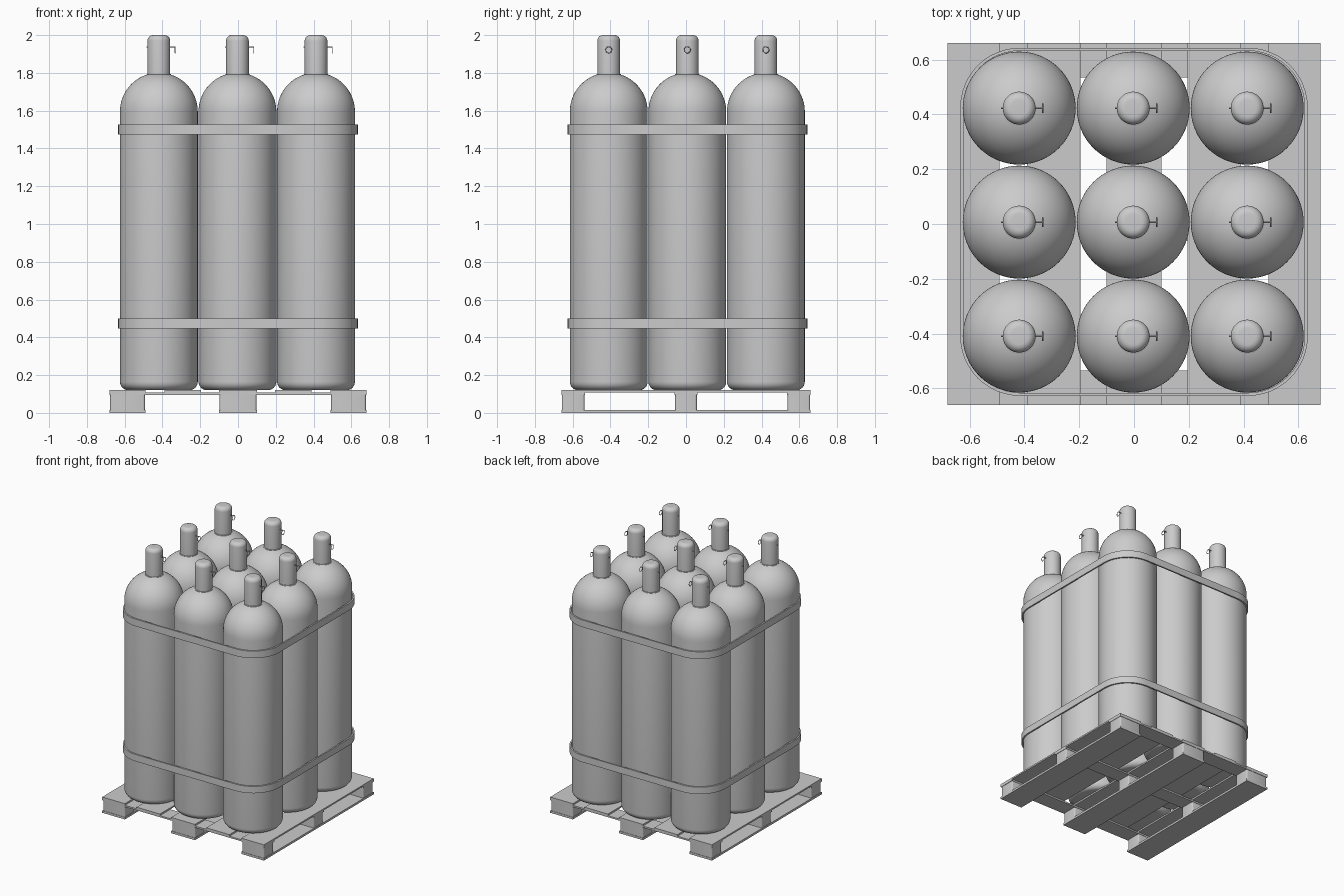
import bpy, bmesh
from math import sin, cos, pi, radians

if "Cube" in bpy.data.objects:
    bpy.data.objects.remove(bpy.data.objects["Cube"])


def finish(bm, name, smooth=True):
    bmesh.ops.recalc_face_normals(bm, faces=bm.faces)
    me = bpy.data.meshes.new(name)
    bm.to_mesh(me)
    bm.free()
    ob = bpy.data.objects.new(name, me)
    bpy.context.collection.objects.link(ob)
    if smooth:
        bpy.ops.object.select_all(action='DESELECT')
        bpy.context.view_layer.objects.active = ob
        ob.select_set(True)
        bpy.ops.object.shade_smooth_by_angle(angle=radians(35))
    return ob


def lathe(name, profile, steps=64):
    """Closed solid of revolution about z from (radius, z) points."""
    bm = bmesh.new()
    vs = [bm.verts.new((r, 0, z)) for r, z in profile]
    es = [bm.edges.new(p) for p in zip(vs, vs[1:])]
    bmesh.ops.spin(bm, geom=vs + es, cent=(0, 0, 0), axis=(0, 0, 1),
                   angle=2 * pi, steps=steps, use_duplicate=False)
    bmesh.ops.remove_doubles(bm, verts=bm.verts, dist=1e-5)
    return finish(bm, name)


def box(name, x0, x1, y0, y1, z0, z1, bevel=0):
    bm = bmesh.new()
    bmesh.ops.create_cube(bm, size=1)
    for v in bm.verts:
        v.co = ((x0 + x1) / 2 + v.co.x * (x1 - x0),
                (y0 + y1) / 2 + v.co.y * (y1 - y0),
                (z0 + z1) / 2 + v.co.z * (z1 - z0))
    if bevel:
        upright = [e for e in bm.edges
                   if abs(e.verts[0].co.z - e.verts[1].co.z) > 1e-4]
        bmesh.ops.bevel(bm, geom=upright, offset=bevel, segments=3,
                        profile=0.5, affect='EDGES')
    return finish(bm, name, bool(bevel))


def arc(cr, cz, rad, a0, a1, n):
    return [(cr + rad * cos(radians(a0 + (a1 - a0) * i / n)),
             cz + rad * sin(radians(a0 + (a1 - a0) * i / n))) for i in range(n + 1)]


def copies(first, spots):
    """Place the first object and linked duplicates at the spots."""
    for i, loc in enumerate(spots):
        ob = first
        if i:
            ob = first.copy()
            bpy.context.collection.objects.link(ob)
        ob.name = f"{first.name.split('.')[0]}.{i + 1:02d}"
        ob.location = loc


# Pallet: lengthwise deck boards, cross boards, blocks and bottom runners
W, D = 0.68, 0.66
runners = [(-W, -0.49), (-0.10, 0.10), (0.49, W)]
rows = [(-D, -0.535), (-0.06, 0.06), (0.535, D)]
for x0, x1 in runners + [(-0.39, -0.195), (0.195, 0.39)]:
    box("deck_board", x0, x1, -D, D, 0.108, 0.12)
for y0, y1 in rows:
    box("cross_board", -W, W, y0, y1, 0.096, 0.108)
for x0, x1 in runners:
    box("bottom_runner", x0, x1, -D, D, 0, 0.016)
    for y0, y1 in rows:
        box("pallet_block", x0 + 0.003, x1 - 0.003, y0 + 0.003, y1 - 0.003,
            0.016, 0.096, 0.01)

# Nine gas cylinders
R = 0.206
spots = [(-0.003 + 0.416 * i, 0.007 + 0.416 * j, 0)
         for i in (-1, 0, 1) for j in (-1, 0, 1)]
body = lathe("gas_cylinder", [(0, 0.12)] + arc(R - 0.045, 0.165, 0.045, -90, 0, 6)
             + arc(0, 1.595, R, 0, 90, 18))
copies(body, spots)

# Valve caps
cap = lathe("valve_cap", [(0, 1.77), (0.064, 1.77), (0.064, 1.793), (0.06, 1.795)]
            + arc(0.03, 1.97, 0.03, 0, 90, 6) + [(0, 2.0)], 40)
copies(cap, spots)

# Thin pin through each cap
bm = bmesh.new()
bmesh.ops.create_cone(bm, cap_ends=True, segments=10, radius1=0.003,
                      radius2=0.003, depth=0.152)
for v in bm.verts:
    v.co = (0.010 + v.co.z, v.co.y, 1.938 + v.co.x)
copies(finish(bm, "cap_pin"), spots)

# Small pull ring hanging from the pin
bm = bmesh.new()
N, M = 24, 8
grid = [[bm.verts.new((0.086 + 0.0022 * sin(2 * pi * j / M),
                       (0.0165 + 0.0022 * cos(2 * pi * j / M)) * cos(2 * pi * i / N),
                       1.922 + (0.0165 + 0.0022 * cos(2 * pi * j / M)) * sin(2 * pi * i / N)))
         for j in range(M)] for i in range(N)]
for i in range(N):
    for j in range(M):
        a, b = grid[i], grid[(i + 1) % N]
        bm.faces.new((a[j], b[j], b[(j + 1) % M], a[(j + 1) % M]))
copies(finish(bm, "pull_ring"), spots)


# Two strapping bands wrapped around the group
def band(name, z0, z1):
    def outline(off):
        rad, pts = R + off, []
        for k, (sx, sy) in enumerate([(1, 1), (-1, 1), (-1, -1), (1, -1)]):
            for i in range(13):
                a = pi / 2 * (k + i / 12)
                pts.append((sx * 0.416 + rad * cos(a),
                            0.008 + sy * 0.417 + rad * sin(a)))
        return pts
    bm = bmesh.new()
    inner, outer = outline(0.001), outline(0.012)
    loops = [[bm.verts.new((x, y, z)) for x, y in pts]
             for pts, z in ((inner, z0), (outer, z0), (outer, z1), (inner, z1))]
    n = len(inner)
    for k in range(4):
        a, b = loops[k], loops[(k + 1) % 4]
        for i in range(n):
            j = (i + 1) % n
            bm.faces.new((a[i], a[j], b[j], b[i]))
    finish(bm, name)


band("lower_band", 0.447, 0.499)
band("upper_band", 1.474, 1.528)
